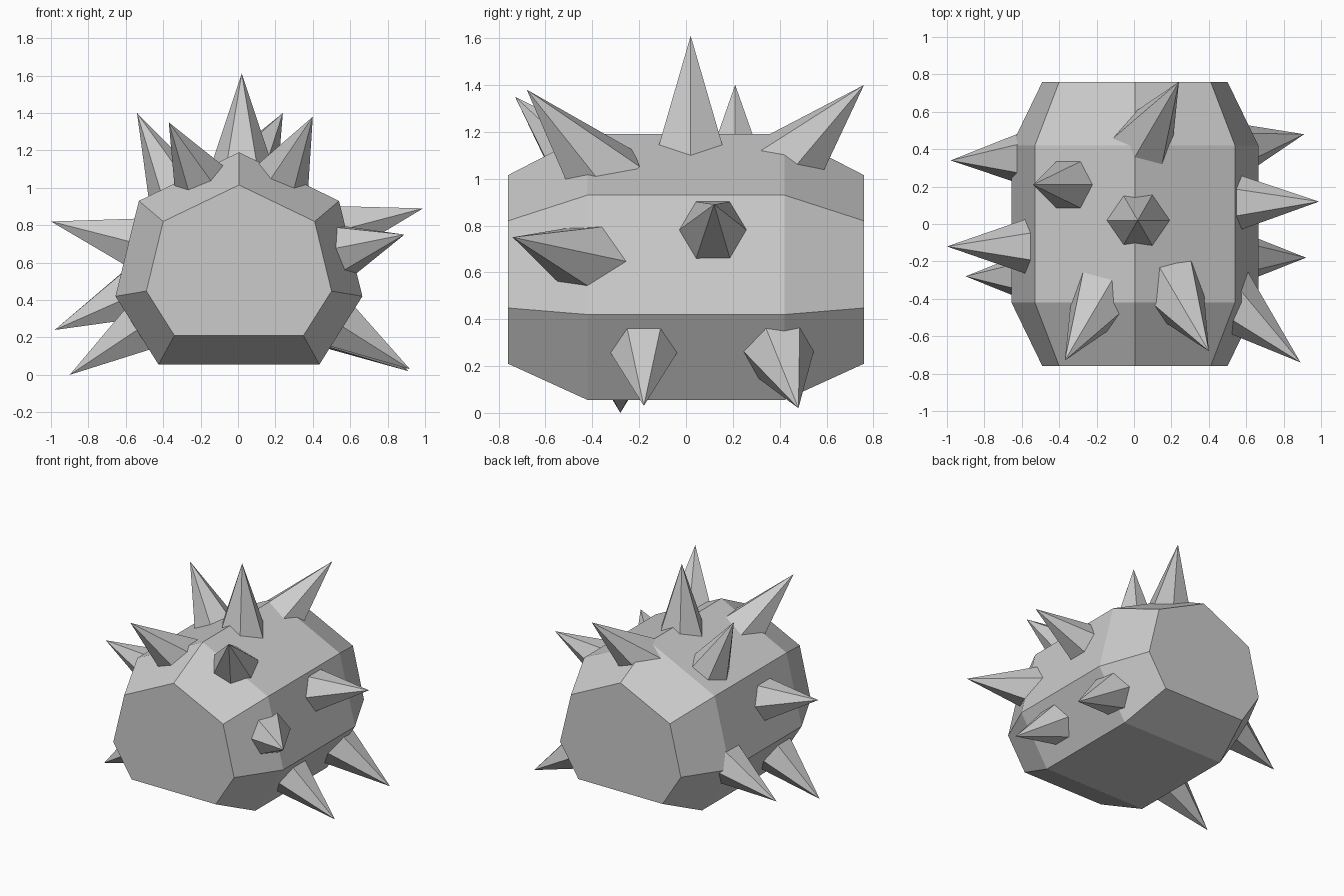
import bpy
import bmesh
from math import cos, sin, pi
from mathutils import Vector, Matrix

cube = bpy.data.objects.get("Cube")
if cube:
    bpy.data.objects.remove(cube, do_unlink=True)

# Single stone grey
stone = bpy.data.materials.new("stone_grey")
stone.use_nodes = True
GREY = (0.6, 0.6, 0.6, 1)
stone.diffuse_color = GREY
stone.node_tree.nodes["Principled BSDF"].inputs["Base Color"].default_value = GREY


def finish(bm, name):
    bmesh.ops.recalc_face_normals(bm, faces=bm.faces)
    mesh = bpy.data.meshes.new(name)
    bm.to_mesh(mesh)
    bm.free()
    mesh.materials.append(stone)
    obj = bpy.data.objects.new(name, mesh)
    bpy.context.collection.objects.link(obj)
    return obj


def mirrored(half):
    """Close a seven-sided section from its ridge point and right half."""
    return half + [(-x, z) for x, z in reversed(half[1:])]


# Body: seven-sided drum with chamfered ends
middle = mirrored([(0, 1.19), (0.535, 0.93), (0.66, 0.42), (0.43, 0.055)])
end = mirrored([(0, 1.015), (0.405, 0.82), (0.495, 0.448), (0.345, 0.21)])
bm = bmesh.new()
rings = [[bm.verts.new((x + 0.005, y, z)) for x, z in section]
         for y, section in ((-0.76, end), (-0.42, middle), (0.42, middle), (0.76, end))]
for a, b in zip(rings, rings[1:]):
    for i in range(len(a)):
        j = (i + 1) % len(a)
        bm.faces.new((a[i], a[j], b[j], b[i]))
bm.faces.new(rings[0])
bm.faces.new(rings[-1])
finish(bm, "body")


# Spikes: six-sided cones, sunk into the body
def spike(name, tip, base, length=0.56, slope=0.335):
    tip = Vector(tip)
    axis = (tip - Vector(base)).normalized()
    up = Vector((0, 0, 1))
    if axis.z > 0.5:
        turn = up.rotation_difference(axis).to_matrix()
    else:
        side = up.cross(axis).normalized()
        turn = Matrix((side, axis.cross(side), axis)).transposed()
    radius = length * slope
    bm = bmesh.new()
    top = bm.verts.new(tip)
    ring = [bm.verts.new(tip + turn @ Vector((radius * cos(k * pi / 3),
                                              radius * sin(k * pi / 3), -length)))
            for k in range(6)]
    for k in range(6):
        bm.faces.new((top, ring[k], ring[(k + 1) % 6]))
    bm.faces.new(ring)
    finish(bm, name)


# Each spike: tip, then the point where its axis leaves the body
spikes = {
    "top_spike": ((0.02, 0.02, 1.61), (0.02, 0.02, 1.19)),
    "right_roof_spike": ((-0.54, 0.21, 1.40), (-0.35, 0.21, 1.015)),
    "front_right_roof_spike": ((-0.37, -0.73, 1.35), (-0.21, -0.46, 1.065)),
    "front_left_roof_spike": ((0.40, -0.68, 1.38), (0.24, -0.41, 1.07)),
    "back_roof_spike": ((0.24, 0.76, 1.40), (0.08, 0.49, 1.11)),
    "left_side_spike": ((0.99, 0.12, 0.89), (0.57, 0.115, 0.78)),
    "front_left_side_spike": ((0.89, -0.74, 0.75), (0.58, -0.47, 0.67)),
    "right_side_spike": ((-1.0, -0.12, 0.82), (-0.58, -0.12, 0.713)),
    "back_right_side_spike": ((-0.98, 0.34, 0.24), (-0.60, 0.35, 0.41)),
    "right_lower_spike": ((-0.90, -0.28, 0.0), (-0.54, -0.28, 0.24)),
    "left_lower_spike": ((0.92, -0.18, 0.03), (0.556, -0.18, 0.26)),
    "back_left_lower_spike": ((0.91, 0.48, 0.02), (0.55, 0.40, 0.25)),
}
for name, (tip, base) in spikes.items():
    spike(name, tip, base)
